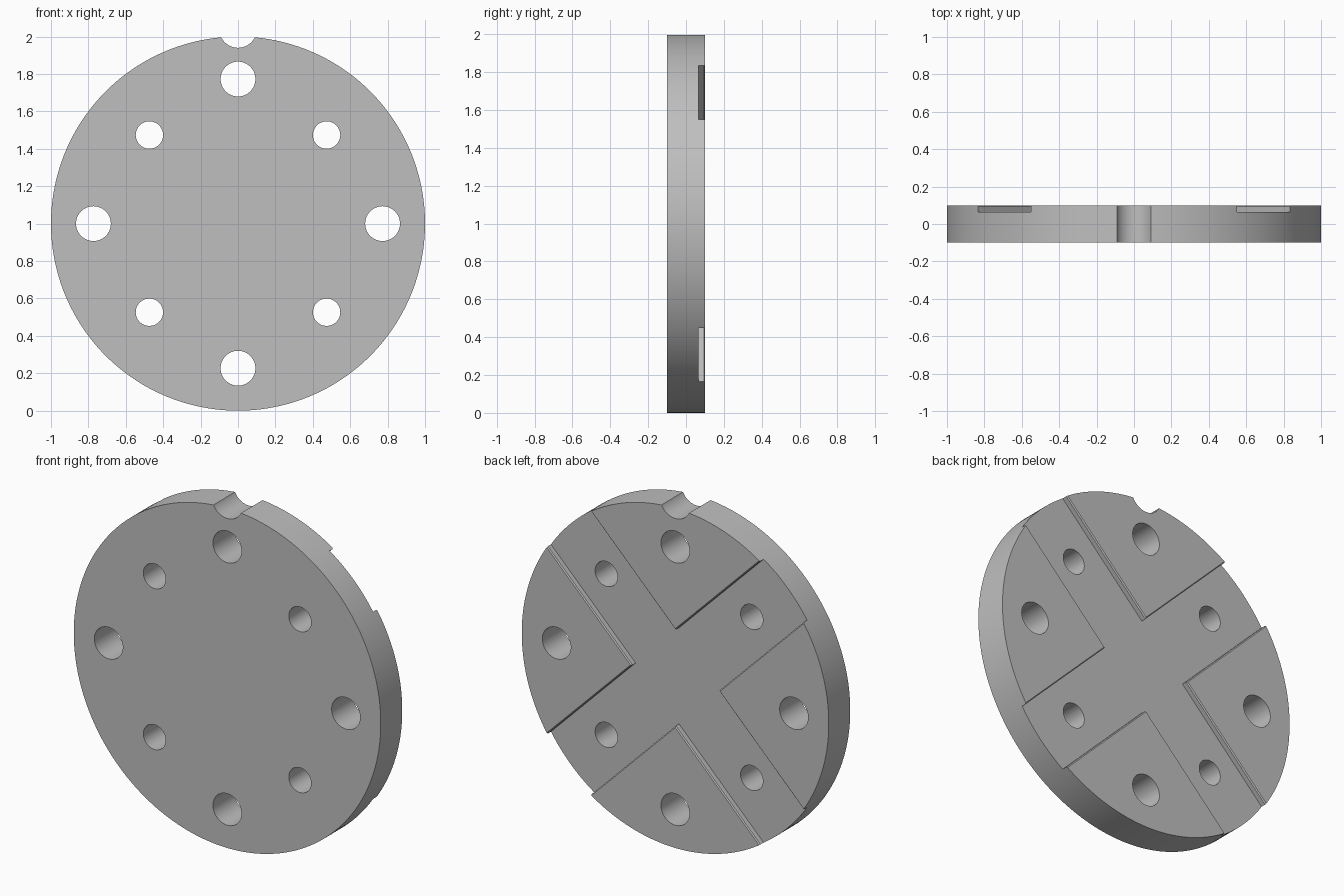
import bpy, bmesh, math

cube = bpy.data.objects.get("Cube")
if cube:
    bpy.data.objects.remove(cube, do_unlink=True)

RADIUS, THICK = 1.0, 0.2
BACK = THICK / 2

grey = bpy.data.materials.new("machined_grey")
grey.use_nodes = True
colour = (0.52, 0.52, 0.52, 1)
grey.diffuse_color = colour
grey.node_tree.nodes["Principled BSDF"].inputs["Base Color"].default_value = colour


def rod(name, x, z, radius, depth, sides=64):
    """Cylinder lying along the y axis."""
    bpy.ops.mesh.primitive_cylinder_add(vertices=sides, radius=radius, depth=depth,
                                        location=(x, 0, z), rotation=(math.pi / 2, 0, 0))
    obj = bpy.context.object
    obj.name = name
    return obj


def channel(name, angle, half=0.2, floor=0.065, chamfer=0.006):
    """Prism for a straight groove in the back face, flared for its chamfered rim."""
    side = [(half, floor), (half, BACK - chamfer), (half + 4 * chamfer, BACK + 3 * chamfer)]
    profile = side + [(-x, y) for x, y in reversed(side)]
    bm = bmesh.new()
    face = bm.faces.new([bm.verts.new((x, y, -1.2)) for x, y in profile])
    new = bmesh.ops.extrude_face_region(bm, geom=[face])["geom"]
    bmesh.ops.translate(bm, vec=(0, 0, 2.4),
                        verts=[v for v in new if isinstance(v, bmesh.types.BMVert)])
    bmesh.ops.recalc_face_normals(bm, faces=bm.faces)
    mesh = bpy.data.meshes.new(name)
    bm.to_mesh(mesh)
    bm.free()
    obj = bpy.data.objects.new(name, mesh)
    obj.location.z = RADIUS
    obj.rotation_euler.y = angle
    bpy.context.collection.objects.link(obj)
    return obj


# Main disc
disc = rod("slotted_disc", 0, RADIUS, RADIUS, THICK, sides=192)
disc.data.materials.append(grey)

# Crossed channels, rim notch and the two sets of bolt holes
cutters = [channel("channel_cutter", a) for a in (math.pi / 4, -math.pi / 4)]
cutters.append(rod("notch_cutter", 0, 2.04, 0.1, 0.5))
for i in range(8):
    a = i * math.pi / 4
    dist, radius = (0.773, 0.093) if i % 2 == 0 else (0.67, 0.073)
    cutters.append(rod("hole_cutter", dist * math.cos(a), RADIUS + dist * math.sin(a), radius, 0.5))

bpy.ops.object.select_all(action="DESELECT")
disc.select_set(True)
bpy.context.view_layer.objects.active = disc
for cutter in cutters:
    cutter.hide_render = True
    cut = disc.modifiers.new("cut", "BOOLEAN")
    cut.operation = "DIFFERENCE"
    cut.solver = "EXACT"
    cut.object = cutter
    bpy.ops.object.modifier_apply(modifier=cut.name)
    bpy.data.objects.remove(cutter, do_unlink=True)

# Every cut face shares the one material
for poly in disc.data.polygons:
    poly.material_index = 0
bpy.ops.object.shade_smooth_by_angle(angle=math.radians(30))
